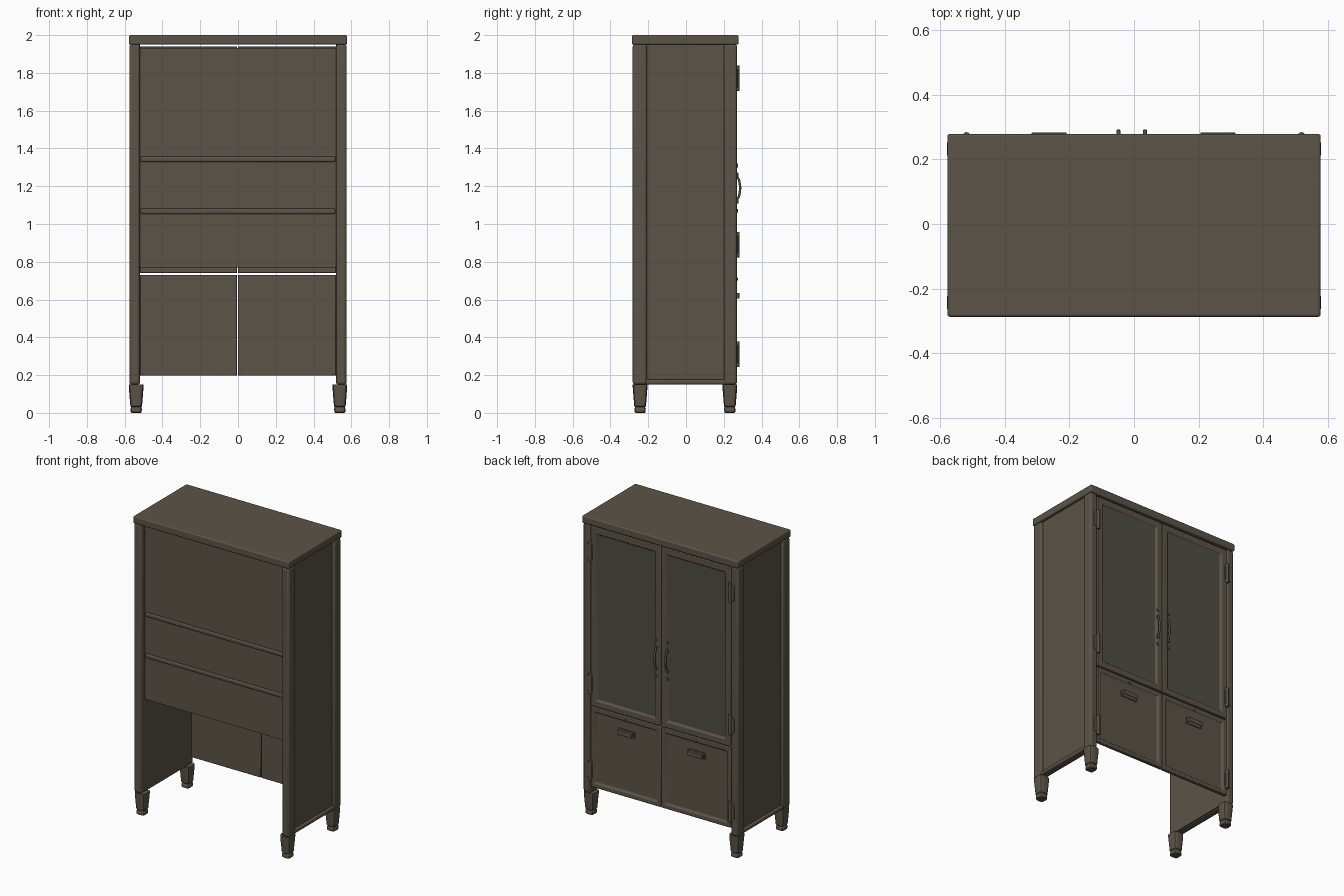
import bpy, bmesh, math
from mathutils import Matrix, Vector

if "Cube" in bpy.data.objects:
    bpy.data.objects.remove(bpy.data.objects["Cube"])


def material(name, col):
    m = bpy.data.materials.new(name)
    m.diffuse_color = (*col, 1)
    m.use_nodes = True
    m.node_tree.nodes["Principled BSDF"].inputs["Base Color"].default_value = m.diffuse_color
    return m


METAL = material("brown_metal", (0.105, 0.087, 0.063))
GLASS = material("grey_green_glass", (0.078, 0.076, 0.056))


def finish(name, bm, bevel=0, mats=(METAL,), segs=3):
    bmesh.ops.recalc_face_normals(bm, faces=bm.faces)
    me = bpy.data.meshes.new(name)
    bm.to_mesh(me)
    bm.free()
    ob = bpy.data.objects.new(name, me)
    bpy.context.collection.objects.link(ob)
    for m in mats:
        me.materials.append(m)
    if bevel:
        mod = ob.modifiers.new("soft_edges", 'BEVEL')
        mod.width, mod.segments = bevel, segs
        mod.limit_method = 'ANGLE'
        mod.angle_limit = math.radians(50)
    bpy.ops.object.select_all(action='DESELECT')
    ob.select_set(True)
    bpy.context.view_layer.objects.active = ob
    bpy.ops.object.shade_smooth_by_angle(angle=math.radians(35))
    return ob


def box_bm(x, y, z):
    bm = bmesh.new()
    size = [b - a for a, b in (x, y, z)]
    mid = [(a + b) / 2 for a, b in (x, y, z)]
    bmesh.ops.create_cube(bm, size=1, matrix=Matrix.Translation(mid) @ Matrix.Diagonal((*size, 1)))
    return bm


def box(name, x, y, z, bevel=0):
    x = (min(x), max(x))
    return finish(name, box_bm(x, y, z), bevel)


def cylinder(name, centre, r, h, axis='Z', bevel=0):
    bm = bmesh.new()
    rot = Matrix.Rotation(math.pi / 2, 4, 'X') if axis == 'Y' else Matrix()
    bmesh.ops.create_cone(bm, cap_ends=True, segments=16, radius1=r, radius2=r, depth=h,
                          matrix=Matrix.Translation(centre) @ rot)
    return finish(name, bm, bevel)


def sunk(bm, normal, margin, slope, depth):
    """Inset the face pointing along normal and push it inward."""
    bm.normal_update()
    n = Vector(normal)
    f = max(bm.faces, key=lambda g: g.normal.dot(n))
    bmesh.ops.inset_region(bm, faces=[f], thickness=margin)
    bmesh.ops.inset_region(bm, faces=[f], thickness=slope)
    bmesh.ops.translate(bm, verts=f.verts, vec=-n * depth)
    return f


def leg(name, cx, cy):
    # rounded-square tapered leg with a ringed foot: (height, half width)
    prof = [(0, .024), (.004, .029), (.022, .030), (.027, .027), (.032, .027),
            (.036, .031), (.135, .039), (.15, .039)]
    bm = bmesh.new()
    rings = []
    for z, r in prof:
        ring = []
        for i in range(24):
            a = math.tau * i / 24
            c, s = math.cos(a), math.sin(a)
            k = r / (abs(c) ** 4 + abs(s) ** 4) ** .25
            ring.append(bm.verts.new((cx + k * c, cy + k * s, z)))
        rings.append(ring)
    for a, b in zip(rings, rings[1:]):
        for i in range(24):
            j = (i + 1) % 24
            bm.faces.new((a[i], a[j], b[j], b[i]))
    bm.faces.new(rings[0])
    bm.faces.new(rings[-1])
    finish(name, bm)


# top slab
box("top_slab", (-.577, .577), (-.287, .278), (1.95, 2.0), .008)

# sides: posts, recessed panels, bottom rails, legs
for side, s in (("left", -1), ("right", 1)):
    box(side + "_front_post", (s * .52, s * .575), (-.282, -.207), (.15, 1.952), .013)
    box(side + "_rear_post", (s * .52, s * .575), (.2, .27), (.15, 1.952), .013)
    box(side + "_side_panel", (s * .52, s * .557), (-.22, .22), (.155, 1.952))
    box(side + "_bottom_rail", (s * .525, s * .573), (-.22, .22), (.15, .178), .01)
    for end, y in (("front", -.243), ("rear", .232)):
        leg(f"{side}_{end}_leg", s * .539, y)

# closing panel with two horizontal ribs
box("front_panel", (-.521, .521), (-.24, -.225), (.77, 1.932))
for label, z in (("upper", 1.343), ("lower", 1.067)):
    box(label + "_panel_rib", (-.515, .515), (-.251, -.235), (z - .014, z + .014), .011)

# doors, handles, locks and hinges
for side, x0, x1, hx in (("left", -.519, -.005, -.048), ("right", -.001, .519, .034)):
    # tall glazed door
    bm = box_bm((x0, x1), (.245, .27), (.74, 1.94))
    pane = sunk(bm, (0, 1, 0), .055, .012, .012)
    pane.material_index = 1
    finish(side + "_glass_door", bm, .004, (METAL, GLASS), 2)
    # low solid door
    bm = box_bm((x0, x1), (.245, .27), (.197, .731))
    sunk(bm, (0, 1, 0), .036, .014, .012)
    finish(side + "_lower_door", bm, .004, segs=2)

    # curved bar handle with feet and lock studs
    cu = bpy.data.curves.new(side + "_handle_path", 'CURVE')
    cu.dimensions = '3D'
    cu.bevel_depth, cu.bevel_resolution = .0065, 3
    sp = cu.splines.new('BEZIER')
    pts = [(.268, 1.125), (.281, 1.15), (.281, 1.23), (.268, 1.255)]
    sp.bezier_points.add(3)
    for p, (y, z) in zip(sp.bezier_points, pts):
        p.co = (hx, y, z)
        p.handle_left_type = p.handle_right_type = 'AUTO'
    cu.materials.append(METAL)
    bpy.context.collection.objects.link(bpy.data.objects.new(side + "_bar_handle", cu))
    for i, z in enumerate((1.12, 1.26)):
        cylinder(f"{side}_handle_foot_{i}", (hx, .272, z), .012, .01, 'Y', .003)
    for i, z in enumerate((1.07, 1.31)):
        cylinder(f"{side}_lock_stud_{i}", (hx, .271, z), .010, .008, 'Y', .002)

    # cup pull and keyhole stud on the lower door
    c = (x0 + x1) / 2
    box(side + "_pull_plate", (c - .062, c + .062), (.255, .264), (.598, .642), .003)
    bm = box_bm((c - .054, c + .054), (.26, .282), (.606, .636))
    sunk(bm, (0, 0, -1), .003, .0005, .022)
    finish(side + "_cup_pull", bm, .003, segs=2)
    cylinder(side + "_keyhole_stud", (c, .271, .708), .008, .006, 'Y', .002)

    # hinges
    s = -1 if side == "left" else 1
    for i, z in enumerate((.31, .89, 1.772)):
        box(f"{side}_hinge_leaf_{i}", (s * .502, s * .548), (.262, .274), (z - .05, z + .05), .004)
        cylinder(f"{side}_hinge_barrel_{i}", (s * .518, .273, z), .011, .135, 'Z', .004)
